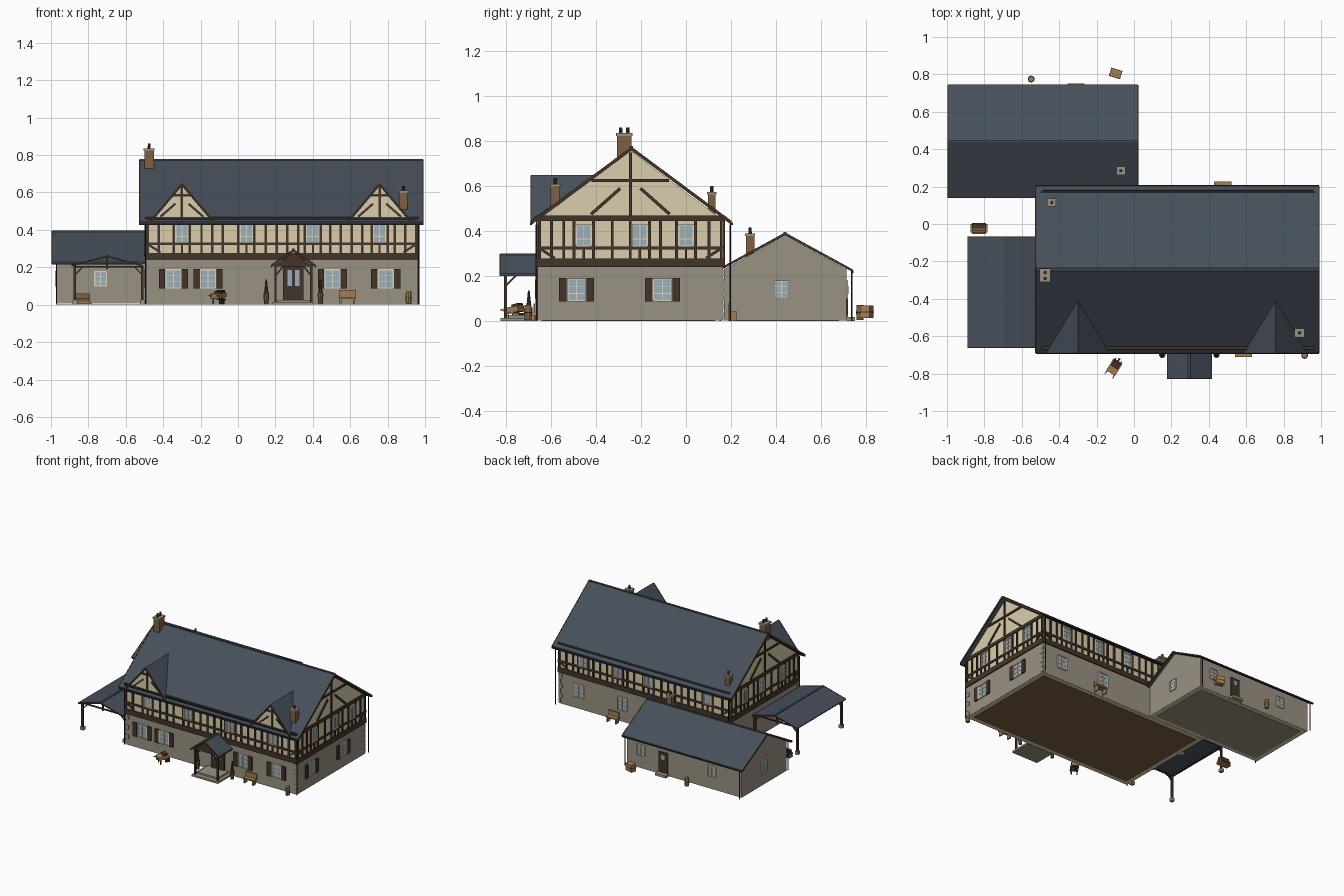
import bpy, bmesh, math
from mathutils import Matrix, Vector

if "Cube" in bpy.data.objects:
    bpy.data.objects.remove(bpy.data.objects["Cube"])

def lin(r, g, b):
    return [((c / 255 + 0.055) / 1.055) ** 2.4 for c in (r, g, b)] + [1]

MATS = {}
for n, c in dict(slate=(70, 79, 90), stone=(154, 146, 131), plaster=(217, 206, 172), timber=(68, 52, 41),
                 glass=(152, 175, 188), frame=(226, 214, 176), brick=(126, 96, 64), oak=(163, 127, 80),
                 iron=(38, 40, 44)).items():
    MATS[n] = bpy.data.materials.new(n)
    MATS[n].diffuse_color = lin(*c)
PARTS = {}

def part(name, mat):
    return PARTS.setdefault((name, mat), bmesh.new())

def box(name, mat, x0, x1, y0, y1, z0, z1, turn=0):
    m = Matrix.Translation(((x0 + x1) / 2, (y0 + y1) / 2, (z0 + z1) / 2)) @ Matrix.Rotation(turn, 4, 'Z')
    bmesh.ops.create_cube(part(name, mat), size=1, matrix=m @ Matrix.Diagonal((x1 - x0, y1 - y0, z1 - z0, 1)))

def bar(name, mat, p, q, w, h, n=(0, 0, 1)):
    p, q, n = Vector(p), Vector(q), Vector(n)
    d = (q - p).normalized()
    if abs(d.dot(n)) > 0.99:
        n = Vector((0, 1, 0))
    s = d.cross(n).normalized()
    t = s.cross(d)
    m = Matrix((s * w, d * (q - p).length, t * h)).transposed().to_4x4()
    bmesh.ops.create_cube(part(name, mat), size=1, matrix=Matrix.Translation((p + q) / 2) @ m)

def cone(name, mat, x, y, z0, z1, r0, r1, seg=10):
    bmesh.ops.create_cone(part(name, mat), cap_ends=True, segments=seg, radius1=r0, radius2=r1, depth=z1 - z0,
                          matrix=Matrix.Translation((x, y, (z0 + z1) / 2)))

def prism(name, mat, axis, pts, a, b):
    bm = part(name, mat)
    rings = [[bm.verts.new((k, u, z) if axis == 'x' else (u, k, z)) for u, z in pts] for k in (a, b)]
    fs = [bm.faces.new(rings[0]), bm.faces.new(rings[1][::-1])]
    for i in range(len(pts)):
        j = (i + 1) % len(pts)
        fs.append(bm.faces.new((rings[0][i], rings[1][i], rings[1][j], rings[0][j])))
    bmesh.ops.recalc_face_normals(bm, faces=fs)

def roof(name, axis, c, half, ridge, eave, th, a, b):
    # slate chevron with thin verge boards and a ridge cap
    def chev(top, low, t):
        return [(c - half, low), (c, top), (c + half, low), (c + half, low - t), (c, top - t), (c - half, low - t)]
    prism(name, 'slate', axis, chev(ridge, eave, th), a, b)
    for e in (a, b):
        prism(name + '_verge', 'timber', axis, chev(ridge + .001, eave + .001, th + .002), e - .003, e + .003)
    p, q = ((a, c, ridge), (b, c, ridge)) if axis == 'x' else ((c, a, ridge), (c, b, ridge))
    bar(name + '_ridge', 'slate', p, q, .014, .006)

# ---- wall frames: u direction, outward normal, plane distance
X, Y = Vector((1, 0, 0)), Vector((0, 1, 0))
FRONT, BACK, RIGHT, LEFT = (X, -Y, .66), (X, Y, .165), (Y, X, .96), (Y, -X, .49)
WFRONT, WBACK, WRIGHT, WLEFT = (X, -Y, -.17), (X, Y, .714), (Y, X, 0), (Y, -X, .97)

def on(W, u, z, d=0):
    return W[0] * u + W[1] * (W[2] + d) + Vector((0, 0, z))

def strip(name, mat, W, a, b, w, d=.008):
    bar(name, mat, on(W, *a), on(W, *b), w, d * 2, W[1])

def window(W, u, z0, z1, w, shutters=False):
    zc = (z0 + z1) / 2
    strip('window_glass', 'glass', W, (u, z0), (u, z1), w, .004)
    for s in (-1, 0, 1):
        strip('window_frame', 'frame', W, (u + s * w / 2, z0), (u + s * w / 2, z1), .006 if s else .004, .008)
    for z in (z0, z1):
        strip('window_frame', 'frame', W, (u - w / 2, z), (u + w / 2, z), .006, .008)
    for k in (1, 2):
        z = z0 + (z1 - z0) * k / 3
        strip('window_frame', 'frame', W, (u - w / 2, z), (u + w / 2, z), .003, .006)
    if shutters:
        for s in (-1, 1):
            us = u + s * (w / 2 + .021)
            strip('shutter', 'timber', W, (us, z0 - .004), (us, z1 + .004), .034, .01)

# ---- main house shell
box('ground_floor_wall', 'stone', -.49, .96, -.66, .165, .004, .25)
prism('upper_wall', 'plaster', 'x', [(-.66, .25), (-.66, .448), (-.245, .757), (.165, .448), (.165, .25)], -.49, .96)
box('foundation', 'frame', -.489, .959, -.659, .164, .002, .01)
box('floor', 'brick', -.455, .925, -.625, .13, 0, .01)
roof('main_roof', 'x', -.243, .446, .775, .444, .016, -.525, .99)
for y in (-.672, .178):
    bar('snow_rail', 'iron', (-.49, y, .459), (.96, y, .459), .005, .01)
for y in (-.69, .204):
    bar('gutter', 'iron', (-.525, y, .433), (.99, y, .433), .01, .012)

# ---- half timbering
def timbering(W, lo, hi, wins, n):
    for z, w in ((.258, .038), (.325, .014), (.457, .024)):
        strip('timber_rail', 'timber', W, (lo - .006, z), (hi + .006, z), w, .008)
    posts = [u + s * .043 for u in wins for s in (-1, 1)]
    for i in range(n + 1):
        u = lo + .008 + (hi - lo - .016) * i / n
        if all(abs(u - p) > .03 for p in posts) and all(abs(u - v) > .06 for v in wins):
            posts.append(u)
    for u in posts:
        strip('timber_post', 'timber', W, (u, .25), (u, .455), .013)
    for u, s in ((lo, 1), (hi, -1)):
        strip('timber_brace', 'timber', W, (u + s * .005, .325), (u + s * .075, .28), .012, .007)
    for u in wins:
        strip('timber_post', 'timber', W, (u, .25), (u, .325), .011)
        window(W, u, .333, .428, .066)

timbering(FRONT, -.49, .96, (-.3, .045, .4, .757), 25)
timbering(BACK, -.49, .96, (-.3, .2, .46, .75), 25)
for W in (RIGHT, LEFT):
    timbering(W, -.66, .165, (-.455, -.205, 0), 15)
    strip('gable_post', 'timber', W, (-.2475, .46), (-.2475, .75), .014)
    strip('gable_collar', 'timber', W, (-.42, .625), (-.075, .625), .014)
    for s in (-1, 1):
        strip('gable_brace', 'timber', W, (-.2475 + s * .175, .475), (-.2475 + s * .045, .59), .014, .007)

# ---- ground floor windows
for W, us in ((FRONT, (-.345, -.16, .505, .79)), (RIGHT, (-.487, -.105)), (LEFT, (-.487,)), (BACK, (.79, .42))):
    for u in us:
        window(W, u, .09, .187, .08, W is not BACK)

# ---- corner stones, wrapping the corners and barely proud of the wall
for i in range(6):
    a, b = (.03, .018) if i % 2 else (.018, .03)
    for x, s in ((-.49, 1), (.96, -1)):
        for y, t in ((-.66, 1), (.165, -1)):
            xs, ys = sorted((x - s * .002, x + s * a)), sorted((y - t * .002, y + t * b))
            box('corner_stones', 'stone', *xs, *ys, .012 + i * .037, .042 + i * .037)

# ---- front cross gables
for cx in (-.3, .757):
    prism('dormer_wall', 'plaster', 'y', [(cx - .163, .445), (cx, .637), (cx + .163, .445)], -.666, -.45)
    bm = part('dormer_roof', 'slate')
    for s in (-1, 1):
        top = [(cx, -.689, .65), (cx, -.41, .65), (cx + s * .17, -.689, .447)]
        up, dn = [[bm.verts.new((x, y, z - o)) for x, y, z in top] for o in (0, .012)]
        fs = [bm.faces.new(up), bm.faces.new(dn[::-1])]
        fs += [bm.faces.new((up[i], up[i - 1], dn[i - 1], dn[i])) for i in range(3)]
        bmesh.ops.recalc_face_normals(bm, faces=fs)
        bar('dormer_verge', 'timber', (cx, -.69, .643), (cx + s * .172, -.69, .439), .006, .011)
        strip('dormer_brace', 'timber', FRONT, (cx + s * .115, .47), (cx + s * .035, .54), .012, .012)
    strip('dormer_post', 'timber', FRONT, (cx, .46), (cx, .635), .014, .013)
    strip('dormer_collar', 'timber', FRONT, (cx - .045, .585), (cx + .045, .585), .014, .013)
    strip('dormer_beam', 'timber', FRONT, (cx - .15, .458), (cx + .15, .458), .022, .013)

# ---- rear wing
prism('wing_wall', 'stone', 'x', [(.17, .004), (.17, .23), (.441, .382), (.714, .23), (.714, .004)], -.97, 0)
box('wing_foundation', 'frame', -.969, -.001, .166, .713, .002, .01)
box('wing_floor', 'stone', -.935, -.035, .2, .68, 0, .01)
roof('wing_roof', 'x', .441, .302, .393, .228, .01, -.995, .02)
bar('wing_gutter', 'iron', (-.995, .741, .219), (.02, .741, .219), .01, .01)
bar('wing_gutter', 'iron', (-.995, .143, .219), (-.53, .143, .219), .01, .01)
for W, us in ((WFRONT, (-.735,)), (WBACK, (-.12, -.72)), (WRIGHT, (.425,)), (WLEFT, (.445,))):
    for u in us:
        window(W, u, .1, .178, .062)
strip('wing_door', 'timber', WBACK, (-.31, .02), (-.31, .175), .075, .008)
strip('wing_door_glass', 'glass', WBACK, (-.31, .12), (-.31, .155), .03, .0095)
box('wing_step', 'stone', -.355, -.265, .714, .752, 0, .018)

# ---- chimneys with pale caps
def chimney(x, y, sx, sy, z0, z1, pots):
    box('chimney', 'brick', x - sx, x + sx, y - sy, y + sy, z0, z1 - .01)
    box('chimney_cap', 'stone', x - sx - .004, x + sx + .004, y - sy - .004, y + sy + .004, z1 - .012, z1)
    for o in pots:
        cone('chimney_pot', 'timber', x, y + o, z1, z1 + .026, .008, .007, 8)
chimney(-.475, -.275, .025, .032, .7, .836, (-.016, .016))
chimney(-.44, .115, .02, .017, .46, .575, (0,))
chimney(.885, -.582, .022, .02, .49, .61, (0,))
chimney(-.07, .285, .02, .019, .28, .39, (0,))

# ---- downpipes
for x, y, z in ((.964, -.666, .43), (-.494, -.666, .43), (.966, .197, .43), (-.496, .197, .43), (-.97, .738, .22),
                (0, .738, .22), (-.97, .152, .22)):
    cone('downpipe', 'iron', x, y, 0, z, .004, .004, 6)

# ---- side canopy
roof('canopy_roof', 'y', -.7, .19, .262, .212, .007, -.66, -.07)
for y in (-.63, -.1):
    for x in (-.872, -.512):
        s = 1 if x < -.7 else -1
        box('canopy_post', 'timber', x - .007, x + .007, y - .007, y + .007, .02, .205)
        box('canopy_footing', 'stone', x - .013, x + .013, y - .013, y + .013, 0, .024)
        bar('canopy_brace', 'timber', (x, y, .16), (x + s * .04, y, .2), .007, .007)
    bar('canopy_tie', 'timber', (-.88, y, .203), (-.505, y, .203), .009, .009)
    bar('canopy_king_post', 'timber', (-.7, y, .19), (-.7, y, .255), .01, .01)
for x in (-.872, -.512):
    bar('canopy_plate', 'timber', (x, -.65, .205), (x, -.08, .205), .01, .01)

# ---- porch and front door
roof('porch_roof', 'y', .296, .12, .297, .212, .012, -.826, -.655)
prism('porch_gable', 'timber', 'y', [(.19, .205), (.296, .28), (.402, .205)], -.81, -.798)
box('porch_floor', 'stone', .185, .407, -.825, -.66, 0, .014)
box('porch_step', 'stone', .21, .382, -.79, -.66, .014, .026)
strip('front_door', 'timber', FRONT, (.296, .026), (.296, .205), .11, .01)
for s in (-1, 1):
    x = .296 + s * .095
    box('porch_post', 'timber', x - .006, x + .006, -.809, -.797, .014, .215)
    bar('porch_brace', 'timber', (x, -.803, .155), (x - s * .04, -.803, .205), .008, .008)
    bar('porch_brace', 'timber', (x, -.803, .155), (x, -.755, .205), .008, .008)
    bar('porch_plate', 'timber', (x, -.815, .205), (x, -.66, .205), .012, .012)
    strip('door_glass', 'glass', FRONT, (.296 + s * .02, .1), (.296 + s * .02, .185), .024, .012)
    # potted shrubs
    px = .296 + s * .145
    cone('plant_pot', 'brick', px, -.7, 0, .06, .012, .017)
    cone('shrub', 'timber', px, -.7, .06, .135, .012, .004, 7)

# ---- benches, barrels, crates, barrow, logs
for x, y, s in ((.585, -.692, 1), (.475, .207, -1)):
    box('bench_seat', 'oak', x - .046, x + .046, y - .02, y + .02, .034, .042)
    box('bench_back', 'oak', x - .046, x + .046, y + s * .016 - .003, y + s * .016 + .003, .042, .078)
    for o in (-.036, .036):
        box('bench_leg', 'oak', x + o - .005, x + o + .005, y - .018, y + .018, 0, .036)
for x, y in ((.912, -.703), (-.55, .775)):
    cone('barrel', 'oak', x, y, .005, .037, .015, .018)
    cone('barrel', 'oak', x, y, .037, .07, .018, .015)
    cone('barrel_hoop', 'iron', x, y, .035, .039, .0185, .0185)
box('crate', 'oak', -.128, -.068, .783, .827, .012, .068, -.3)
box('crate_band', 'timber', -.129, -.067, .782, .828, .038, .042, -.3)
M = Matrix.Translation((-.105, -.765, 0)) @ Matrix.Rotation(-.55, 4, 'Z')
bar('barrow_tray', 'oak', M @ Vector((0, -.036, .045)), M @ Vector((0, .036, .055)), .056, .026)
bar('barrow_load', 'timber', M @ Vector((0, .0, .062)), M @ Vector((0, .033, .07)), .044, .02)
bar('barrow_wheel', 'iron', M @ Vector((0, .025, .018)), M @ Vector((0, .055, .018)), .01, .034)
for s in (-1, 1):
    bar('barrow_handle', 'oak', M @ Vector((s * .024, -.055, .05)), M @ Vector((s * .018, .045, .025)), .006, .006)
    bar('barrow_leg', 'timber', M @ Vector((s * .02, -.02, 0)), M @ Vector((s * .02, -.02, .04)), .006, .006)
for row in range(3):
    for i in range(4 - row):
        y = -.046 + .015 * i + .0075 * row
        bar('log_pile', 'timber' if i % 2 else 'brick', (-.866, y, .022 + row * .015), (-.792, y, .022 + row * .015), .014, .014)
box('log_stand', 'oak', -.875, -.783, -.045, .0, .004, .014)

# ---- turn collected geometry into objects
for (name, mat), bm in PARTS.items():
    me = bpy.data.meshes.new(name)
    bm.to_mesh(me)
    bm.free()
    me.materials.append(MATS[mat])
    bpy.context.collection.objects.link(bpy.data.objects.new(name, me))

for m in bpy.data.materials:
    if m.users and not m.is_grease_pencil:
        m.use_nodes = True
        m.node_tree.nodes["Principled BSDF"].inputs["Base Color"].default_value = m.diffuse_color
